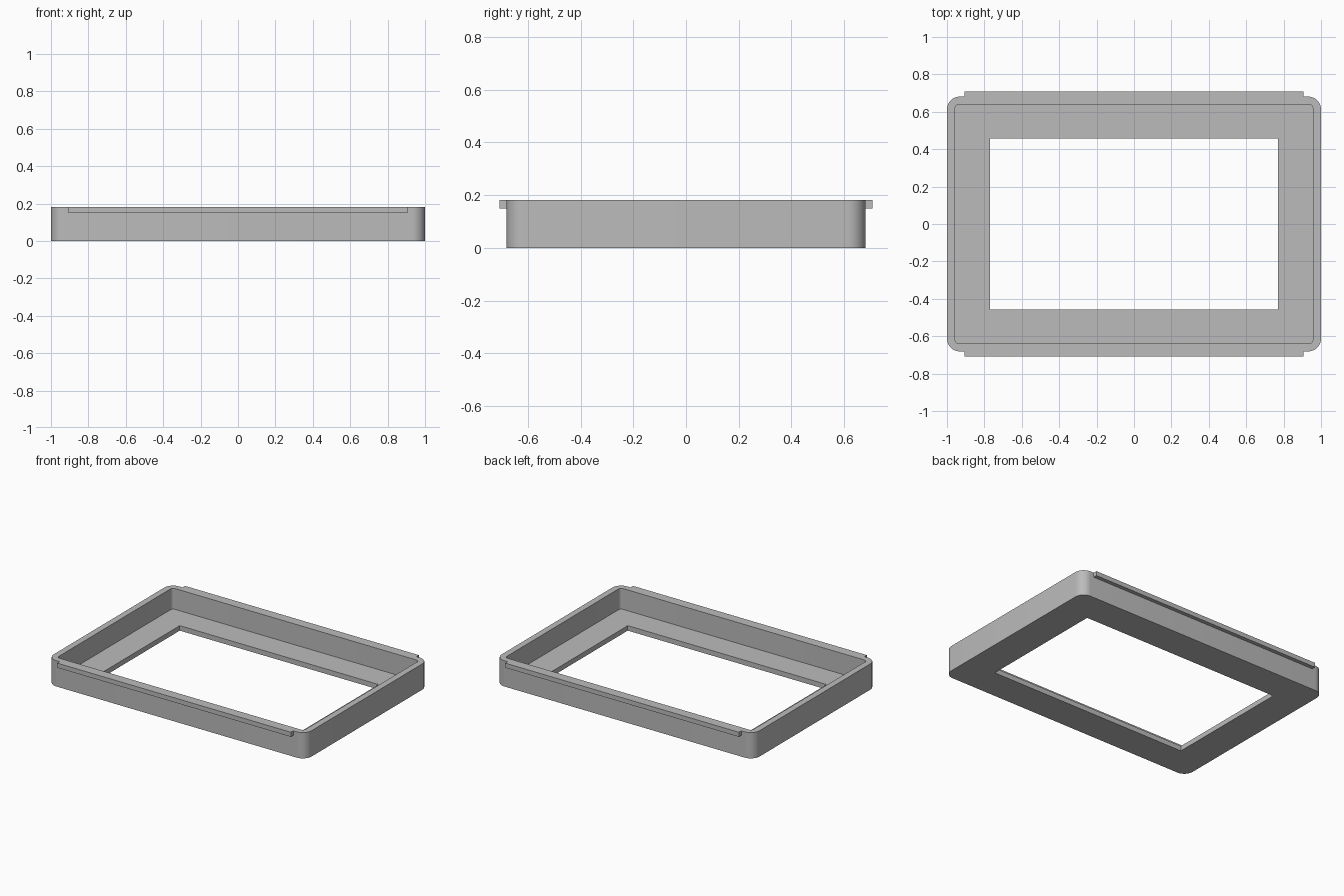
import bpy
import bmesh
from math import cos, sin, pi, radians

cube = bpy.data.objects.get("Cube")
if cube:
    bpy.data.objects.remove(cube, do_unlink=True)

HEIGHT, FLOOR = 0.181, 0.035
OUTER = (1.0, 0.681, 0.068)      # half width, half depth, corner radius
CAVITY = (0.956, 0.639, 0.02)
WINDOW = (0.771, 0.456, 0.0)
STEPS = 10

grey = bpy.data.materials.new("plain grey")
grey.use_nodes = True
grey.diffuse_color = (0.5, 0.5, 0.5, 1)
grey.node_tree.nodes["Principled BSDF"].inputs["Base Color"].default_value = (0.5, 0.5, 0.5, 1)


def finish(name, bm):
    bmesh.ops.remove_doubles(bm, verts=bm.verts, dist=0.0001)
    bmesh.ops.recalc_face_normals(bm, faces=bm.faces)
    mesh = bpy.data.meshes.new(name)
    bm.to_mesh(mesh)
    bm.free()
    mesh.materials.append(grey)
    obj = bpy.data.objects.new(name, mesh)
    bpy.context.collection.objects.link(obj)
    return obj


def rounded_loop(bm, shape, z):
    w, d, r = shape
    loop = []
    for corner, (sx, sy) in enumerate([(1, 1), (-1, 1), (-1, -1), (1, -1)]):
        for i in range(STEPS + 1):
            a = (corner + i / STEPS) * pi / 2
            loop.append(bm.verts.new((sx * (w - r) + r * cos(a),
                                      sy * (d - r) + r * sin(a), z)))
    return loop


# Tray frame: closed cross-section carried around the rounded rectangle
bm = bmesh.new()
section = [(OUTER, 0), (OUTER, HEIGHT), (CAVITY, HEIGHT),
           (CAVITY, FLOOR), (WINDOW, FLOOR), (WINDOW, 0)]
loops = [rounded_loop(bm, shape, z) for shape, z in section]
for a, b in zip(loops, loops[1:] + loops[:1]):
    for i in range(len(a)):
        j = (i + 1) % len(a)
        bm.faces.new((a[i], a[j], b[j], b[i]))
bmesh.ops.dissolve_degenerate(bm, dist=0.0001, edges=bm.edges)
frame = finish("tray_frame", bm)
bpy.ops.object.select_all(action="DESELECT")
frame.select_set(True)
bpy.context.view_layer.objects.active = frame
bpy.ops.object.shade_smooth_by_angle(angle=radians(30))

# Lip strips along the top of the front and back walls
LIP_HALF, LIP_EDGE, LIP_BASE = 0.906, 0.708, 0.149
for name, side in (("front_lip", -1), ("back_lip", 1)):
    bm = bmesh.new()
    bmesh.ops.create_cube(bm, size=1)
    for v in bm.verts:
        v.co.x *= 2 * LIP_HALF
        v.co.y = side * (LIP_EDGE if v.co.y > 0 else OUTER[1])
        v.co.z = HEIGHT if v.co.z > 0 else LIP_BASE
    finish(name, bm)
